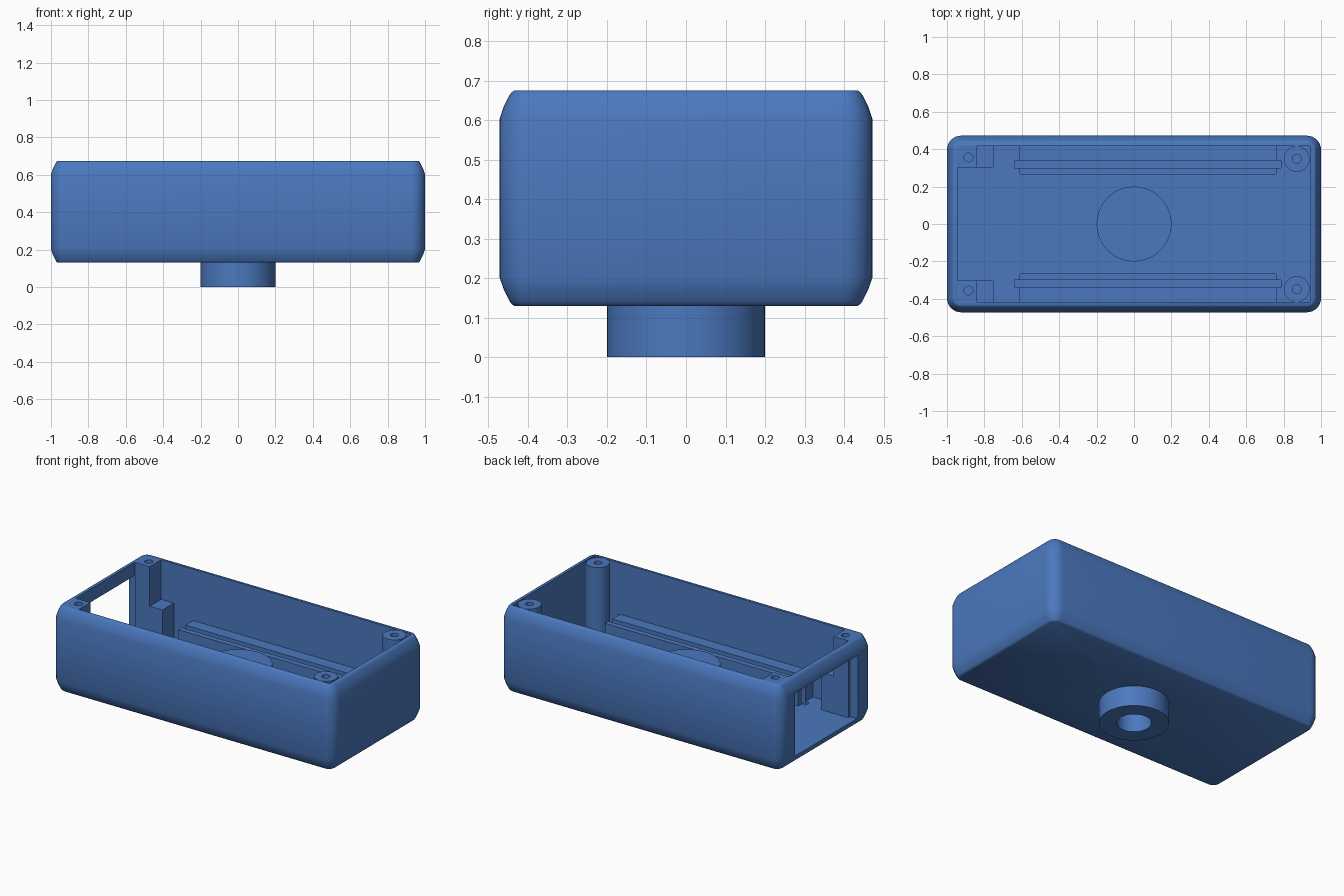
import bpy, bmesh, math

if "Cube" in bpy.data.objects:
    bpy.data.objects.remove(bpy.data.objects["Cube"])

blue = bpy.data.materials.new("plastic blue")
blue.diffuse_color = (0.07, 0.19, 0.52, 1)
blue.use_nodes = True
blue.node_tree.nodes["Principled BSDF"].inputs["Base Color"].default_value = blue.diffuse_color

BASE, RIM, FLOOR = 0.13, 0.675, 0.18   # underside, open top edge, inner floor
IN_X, IN_Y = 0.945, 0.418              # inner faces of the walls


def box(name, x0, x1, y0, y1, z0, z1):
    bpy.ops.mesh.primitive_cube_add(size=1, location=((x0 + x1) / 2, (y0 + y1) / 2, (z0 + z1) / 2))
    ob = bpy.context.object
    ob.name = name
    ob.scale = (x1 - x0, y1 - y0, z1 - z0)
    bpy.ops.object.transform_apply(location=True, rotation=False, scale=True)
    ob.data.materials.append(blue)
    return ob


def cylinder(name, x, y, r, z0, z1, sides=48):
    bpy.ops.mesh.primitive_cylinder_add(vertices=sides, radius=r, depth=z1 - z0,
                                        location=(x, y, (z0 + z1) / 2))
    ob = bpy.context.object
    ob.name = name
    ob.data.materials.append(blue)
    return ob


def combine(target, tool, operation):
    mod = target.modifiers.new(operation.lower(), 'BOOLEAN')
    mod.operation = operation
    mod.solver = 'EXACT'
    mod.object = tool
    bpy.context.view_layer.objects.active = target
    bpy.ops.object.modifier_apply(modifier=mod.name)
    bpy.data.objects.remove(tool, do_unlink=True)


def smooth(ob):
    bpy.ops.object.select_all(action='DESELECT')
    ob.select_set(True)
    bpy.context.view_layer.objects.active = ob
    bpy.ops.object.shade_smooth_by_angle(angle=math.radians(35))


def rounded_loop(bm, inset, z, radius=0.075, steps=8):
    hx, hy, r = 1 - inset, 0.472 - inset, radius - inset
    verts = []
    for q, (sx, sy) in enumerate([(1, 1), (-1, 1), (-1, -1), (1, -1)]):
        for i in range(steps + 1):
            a = math.pi / 2 * (q + i / steps)
            verts.append(bm.verts.new((sx * (hx - r) + r * math.cos(a),
                                       sy * (hy - r) + r * math.sin(a), z)))
    return verts


# Case shell: stacked rounded rectangles that draw in at the top and bottom
bm = bmesh.new()
edge = [(0.0, 0.037), (0.004, 0.031), (0.012, 0.025), (0.04, 0.011), (0.072, 0.0)]
levels = [(BASE + d, i) for d, i in edge] + [(RIM - d, i) for d, i in reversed(edge)]
loops = [rounded_loop(bm, i, z) for z, i in levels]
for low, high in zip(loops, loops[1:]):
    n = len(low)
    for k in range(n):
        bm.faces.new((low[k], low[(k + 1) % n], high[(k + 1) % n], high[k]))
bm.faces.new(list(reversed(loops[0])))
bm.faces.new(loops[-1])
mesh = bpy.data.meshes.new("case_shell")
bm.to_mesh(mesh)
bm.free()
shell = bpy.data.objects.new("case_shell", mesh)
bpy.context.collection.objects.link(shell)
mesh.materials.append(blue)

# Hollow inside and end window
combine(shell, box("cavity", -IN_X, IN_X, -IN_Y, IN_Y, FLOOR, 1), 'DIFFERENCE')
combine(shell, box("window", -1.1, -0.9, -0.32, 0.32, FLOOR, 0.59), 'DIFFERENCE')

# Mounting boss through the floor, with a blind hole from below
combine(shell, cylinder("mount_boss", 0, 0, 0.2, 0, 0.39, 96), 'UNION')
combine(shell, cylinder("mount_hole", 0, 0, 0.1, -0.1, 0.32, 64), 'DIFFERENCE')

# Grooves sunk into the floor, running past the rail ends
for s in (-1, 1):
    ys = sorted((s * 0.3, s * 0.34))
    combine(shell, box("groove", -0.64, 0.785, *ys, 0.165, 0.5), 'DIFFERENCE')
smooth(shell)

for s, side in ((-1, "front"), (1, "back")):
    # Slotted board rail: low strip on each side of the groove
    for part, a, b in (("inner", 0.265, 0.3), ("outer", 0.34, IN_Y)):
        ys = sorted((s * a, s * b))
        box(f"{side}_{part}_rail", -0.612, 0.762, *ys, FLOOR, 0.345)

    # Square corner post with screw hole, and lower step beside it
    ys = sorted((s * 0.302, s * IN_Y))
    post = box(f"{side}_corner_post", -IN_X, -0.84, *ys, FLOOR, RIM)
    combine(post, cylinder("hole", -0.885, s * 0.356, 0.024, 0.45, 0.8, 24), 'DIFFERENCE')
    smooth(post)
    box(f"{side}_post_step", -0.84, -0.75, *ys, FLOOR, 0.42)

    # Round screw pillar
    pillar = cylinder(f"{side}_screw_pillar", 0.87, s * 0.348, 0.069, FLOOR, RIM)
    combine(pillar, cylinder("hole", 0.87, s * 0.348, 0.024, 0.45, 0.8, 24), 'DIFFERENCE')
    smooth(pillar)
